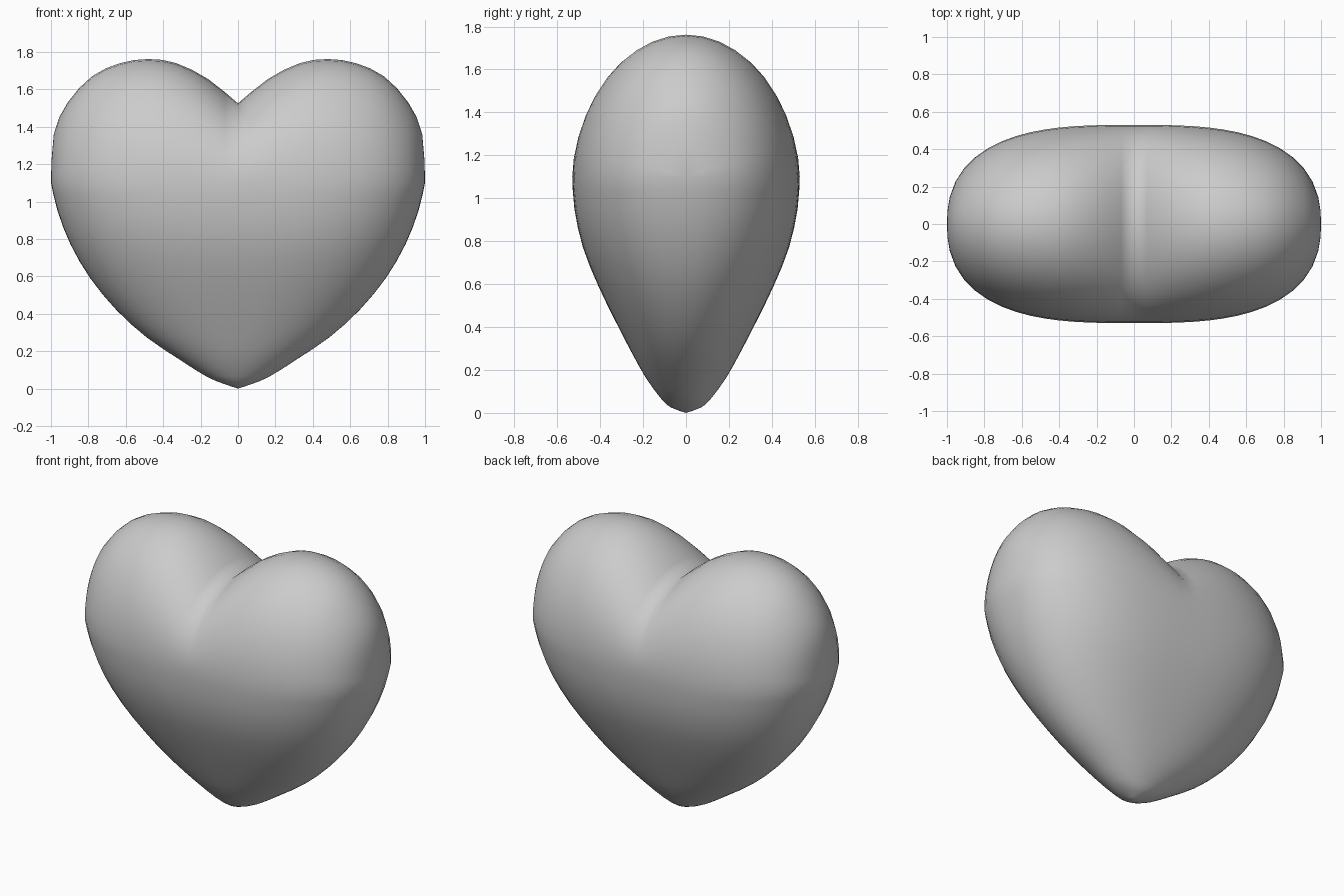
import bpy, bmesh, math

if "Cube" in bpy.data.objects:
    bpy.data.objects.remove(bpy.data.objects["Cube"])

ZC = 1.1        # height of the widest section
DEPTH = 0.53    # half depth at the middle

# Lobe outline above the widest section: (x, z), from cleft to side
LOBE = [(0, 1.525), (.16, 1.655), (.33, 1.74), (.48, 1.762), (.63, 1.74),
        (.78, 1.67), (.91, 1.53), (.985, 1.36), (1, ZC)]
# Horizontal sections below it: (z, half width, half depth)
LOWER = [(0, 0, 0), (.025, .075, .07), (.065, .17, .115), (.16, .32, .185),
         (.275, .49, .25), (.42, .65, .325), (.59, .79, .408),
         (.77, .895, .48), (.95, .965, .52), (ZC, 1, DEPTH)]


def refine(pts):
    """Catmull-Rom midpoints between the given points."""
    out = []
    for i in range(len(pts) - 1):
        a, b = pts[max(i - 1, 0)], pts[i]
        c, d = pts[i + 1], pts[min(i + 2, len(pts) - 1)]
        out += [b, tuple((9 * (q + r) - p - s) / 16 for p, q, r, s in zip(a, b, c, d))]
    return out + [pts[-1]]


def section(u, t):
    """Relative depth across a horizontal section, rounder near the tip."""
    return max(0, 1 - min(abs(u), 1) ** (2 + t)) ** (1 / (2 + .4 * t))


def grid(bm, rows):
    verts = [[bm.verts.new(p) for p in row] for row in rows]
    for r0, r1 in zip(verts, verts[1:]):
        for i in range(len(r0) - 1):
            bm.faces.new((r0[i], r0[i + 1], r1[i + 1], r1[i]))


half = refine(LOBE)
lobes = [(-x, z) for x, z in half[:0:-1]] + half
bm = bmesh.new()

# Two lobes: elliptical arches running front to back
M = 20
grid(bm, [[(x, -DEPTH * section(x, 1) * math.cos(math.pi * j / M),
            ZC + (z - ZC) * math.sin(math.pi * j / M)) for j in range(M + 1)]
          for x, z in lobes])

# Tapering lower body, front and back
for side in (-1, 1):
    grid(bm, [[(a * x, side * b * section(x, z / ZC), z) for x, _ in lobes]
              for z, a, b in refine(LOWER)])

bmesh.ops.remove_doubles(bm, verts=bm.verts, dist=1e-4)
bmesh.ops.recalc_face_normals(bm, faces=bm.faces)
for f in bm.faces:
    f.smooth = True
mesh = bpy.data.meshes.new("heart")
bm.to_mesh(mesh)
bm.free()
heart = bpy.data.objects.new("heart", mesh)
bpy.context.collection.objects.link(heart)
